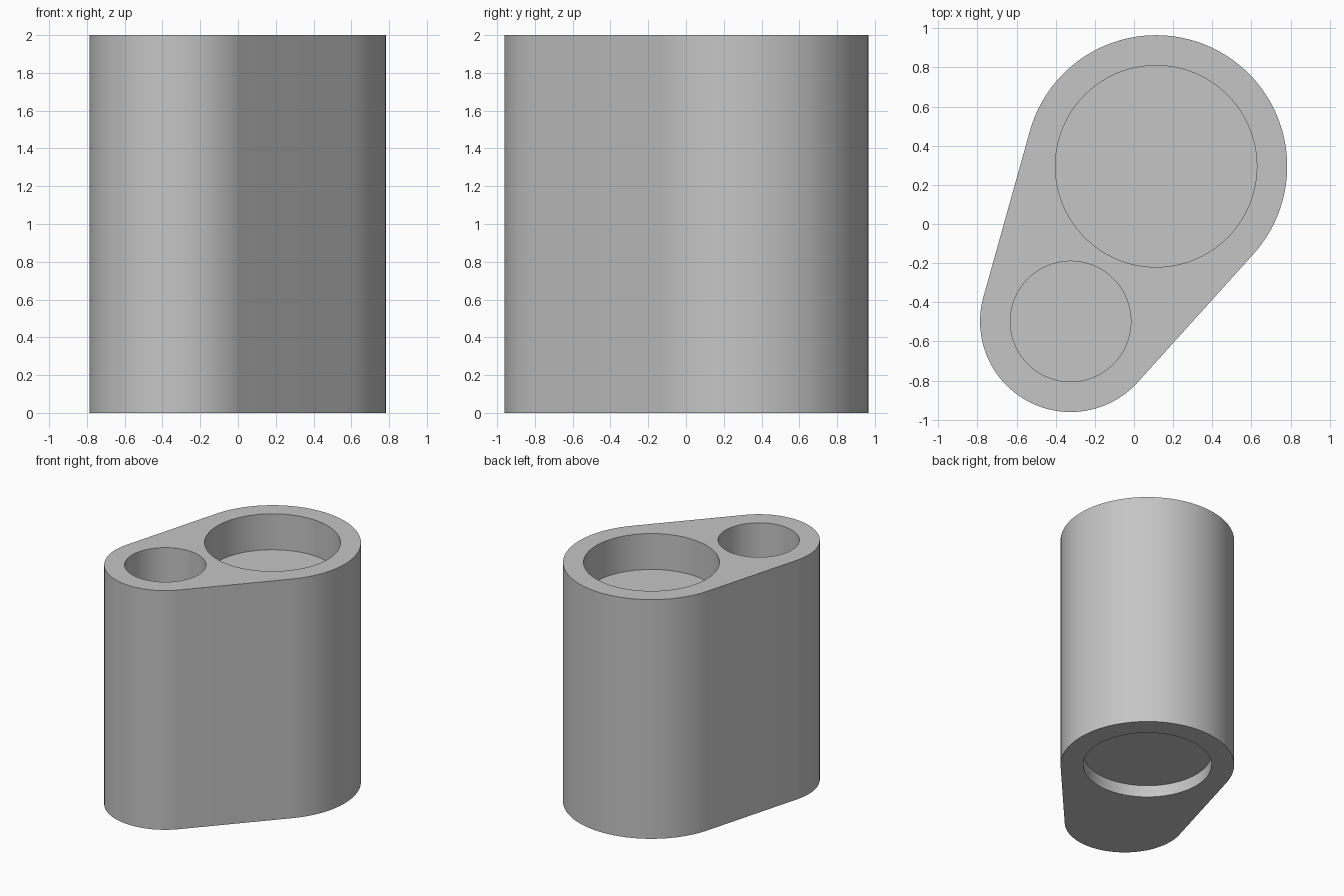
import bpy, bmesh, math
from mathutils import Vector

if "Cube" in bpy.data.objects:
    bpy.data.objects.remove(bpy.data.objects["Cube"])

HEIGHT = 2.0
BIG, BIG_R = Vector((0.113, 0.295)), 0.67
SMALL, SMALL_R = Vector((-0.324, -0.498)), 0.463

grey = bpy.data.materials.new("plain_grey")
grey.use_nodes = True
colour = (0.56, 0.56, 0.56, 1)
grey.diffuse_color = colour
grey.node_tree.nodes["Principled BSDF"].inputs["Base Color"].default_value = colour


def arc(centre, radius, start, end, steps):
    angles = [start + (end - start) * i / steps for i in range(steps + 1)]
    return [centre + radius * Vector((math.cos(a), math.sin(a))) for a in angles]


def prism(name, outline, bottom, top):
    """Extrude a flat outline between two heights."""
    bm = bmesh.new()
    face = bm.faces.new([bm.verts.new((p.x, p.y, bottom)) for p in outline])
    ext = bmesh.ops.extrude_face_region(bm, geom=[face])
    verts = [v for v in ext["geom"] if isinstance(v, bmesh.types.BMVert)]
    bmesh.ops.translate(bm, vec=(0, 0, top - bottom), verts=verts)
    bmesh.ops.recalc_face_normals(bm, faces=bm.faces)
    mesh = bpy.data.meshes.new(name)
    bm.to_mesh(mesh)
    bm.free()
    mesh.materials.append(grey)
    obj = bpy.data.objects.new(name, mesh)
    bpy.context.collection.objects.link(obj)
    return obj


# Body: two round ends joined by their outer tangents
axis = BIG - SMALL
heading = math.atan2(axis.y, axis.x)
spread = math.acos((SMALL_R - BIG_R) / axis.length)
outline = arc(BIG, BIG_R, heading - spread, heading + spread, 72)
outline += arc(SMALL, SMALL_R, heading + spread, heading + math.tau - spread, 56)
body = prism("holder_body", outline, 0, HEIGHT)

# Round pockets: two in the top, one shallow recess underneath
pockets = [
    ("large_pocket", BIG, 0.515, HEIGHT - 0.3, HEIGHT + 0.1),
    ("small_pocket", SMALL, 0.308, HEIGHT - 0.3, HEIGHT + 0.1),
    ("base_recess", BIG, 0.495, -0.1, 0.1),
]
for name, centre, radius, bottom, top in pockets:
    cutter = prism(name + "_cutter", arc(centre, radius, 0, math.tau, 96)[:-1], bottom, top)
    cut = body.modifiers.new(name, "BOOLEAN")
    cut.operation = "DIFFERENCE"
    cut.solver = "EXACT"
    cut.object = cutter
    bpy.context.view_layer.objects.active = body
    bpy.ops.object.modifier_apply(modifier=name)
    bpy.data.objects.remove(cutter)

# Smooth walls with crisp rims
bpy.ops.object.select_all(action="DESELECT")
body.select_set(True)
bpy.context.view_layer.objects.active = body
bpy.ops.object.shade_smooth_by_angle(angle=math.radians(30))
